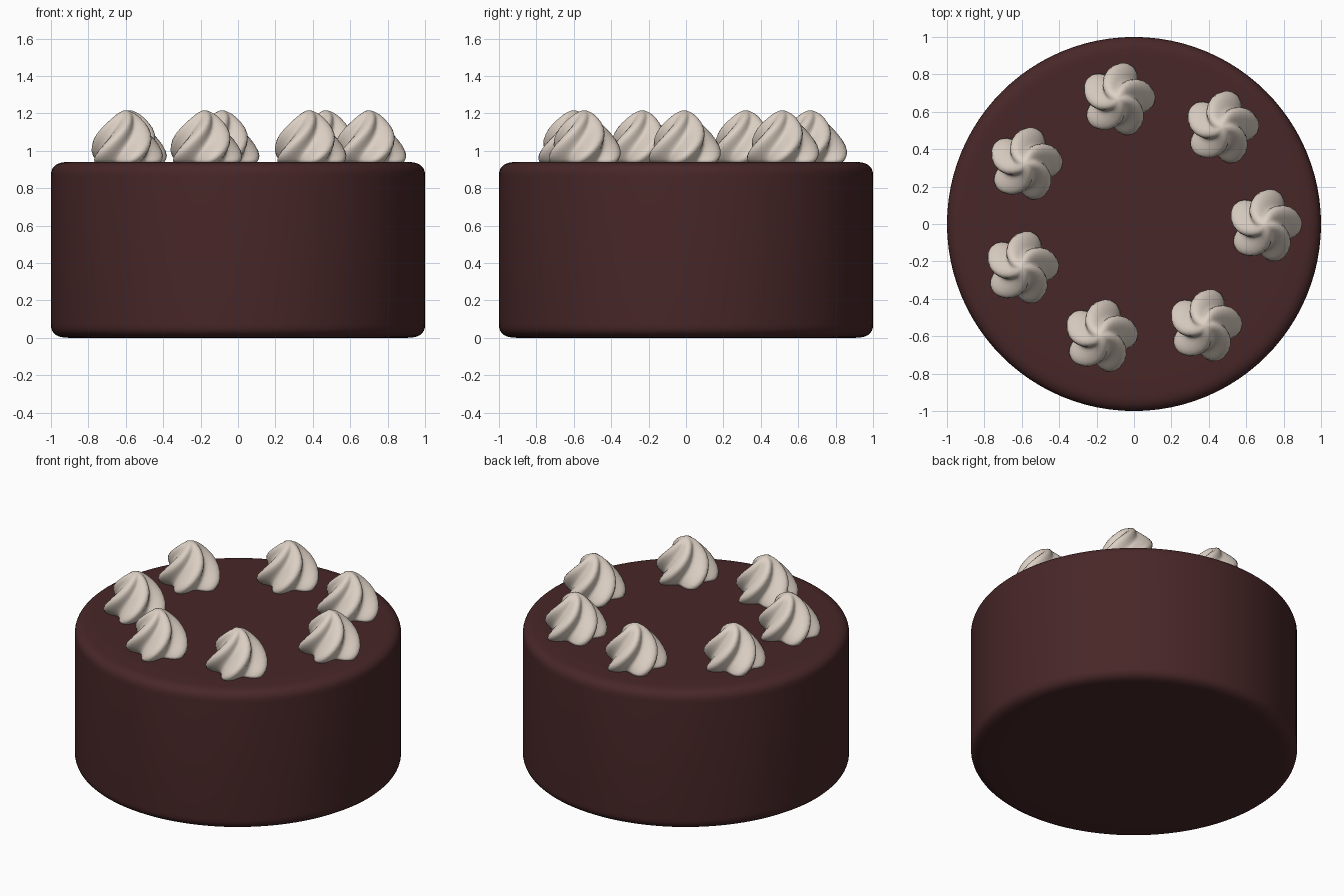
import bpy, bmesh, math

if "Cube" in bpy.data.objects:
    bpy.data.objects.remove(bpy.data.objects["Cube"])


def material(name, color):
    m = bpy.data.materials.new(name)
    m.diffuse_color = (*color, 1)
    m.use_nodes = True
    m.node_tree.nodes["Principled BSDF"].inputs["Base Color"].default_value = m.diffuse_color
    return m


def skin(name, rings, mat):
    """Closed smooth body through a stack of rings, capped at both ends."""
    bm = bmesh.new()
    loops = [[bm.verts.new(p) for p in ring] for ring in rings]
    n = len(loops[0])
    for a, b in zip(loops, loops[1:]):
        for i in range(n):
            j = (i + 1) % n
            bm.faces.new((a[i], a[j], b[j], b[i]))
    bm.faces.new(loops[0][::-1])
    bm.faces.new(loops[-1])
    mesh = bpy.data.meshes.new(name)
    bm.to_mesh(mesh)
    bm.free()
    mesh.shade_smooth()
    mesh.materials.append(mat)
    return mesh


def place(name, mesh, loc=(0, 0, 0)):
    ob = bpy.data.objects.new(name, mesh)
    ob.location = loc
    bpy.context.collection.objects.link(ob)


chocolate = material("chocolate", (0.065, 0.02, 0.021))
cream = material("cream", (0.72, 0.63, 0.55))

# Cake body: lathed profile with soft top and bottom edges
H, BW, BH, E = 0.94, 0.10, 0.075, 2 / 2.6
corner = []
for k in range(9):
    t = math.pi / 2 * k / 8
    corner.append((1 - BW + BW * math.sin(t) ** E, BH - BH * abs(math.cos(t)) ** E))
corner[-1] = (1, BH)
profile = [(0.02, 0), (0.8, 0)] + corner
profile += [(r, H - z) for r, z in reversed(profile)]
N = 96
rings = [[(r * math.cos(2 * math.pi * i / N), r * math.sin(2 * math.pi * i / N), z)
          for i in range(N)] for r, z in profile]
place("cake_body", skin("cake_body", rings, chocolate))

# Cream dollop: five-pointed star section, twisting as it tapers to a round tip
section = [(0.185, 0.0), (0.196, 0.02), (0.2, 0.04), (0.197, 0.065), (0.187, 0.095),
           (0.173, 0.125), (0.155, 0.155), (0.133, 0.185), (0.108, 0.213),
           (0.08, 0.24), (0.055, 0.26), (0.033, 0.272), (0.015, 0.279), (0.003, 0.281)]
M = 60
rings = []
for r, z in section:
    twist = math.radians(-8 + 85 * z / 0.28)
    depth = 0.17 * min(1, r / 0.1)
    ring = []
    for i in range(M):
        a = 2 * math.pi * i / M
        s = r * (1 - depth * (1 - math.cos(5 * a)))
        ring.append((s * math.cos(a + twist), s * math.sin(a + twist), z))
    rings.append(ring)
dollop = skin("cream_dollop", rings, cream)

# Seven dollops around the top
spots = [(0.70, -0.01), (0.47, 0.515), (-0.085, 0.665), (-0.58, 0.32),
         (-0.60, -0.235), (-0.178, -0.60), (0.38, -0.545)]
for k, (x, y) in enumerate(spots):
    place(f"cream_dollop_{k + 1}", dollop, (x, y, H - 0.005))
